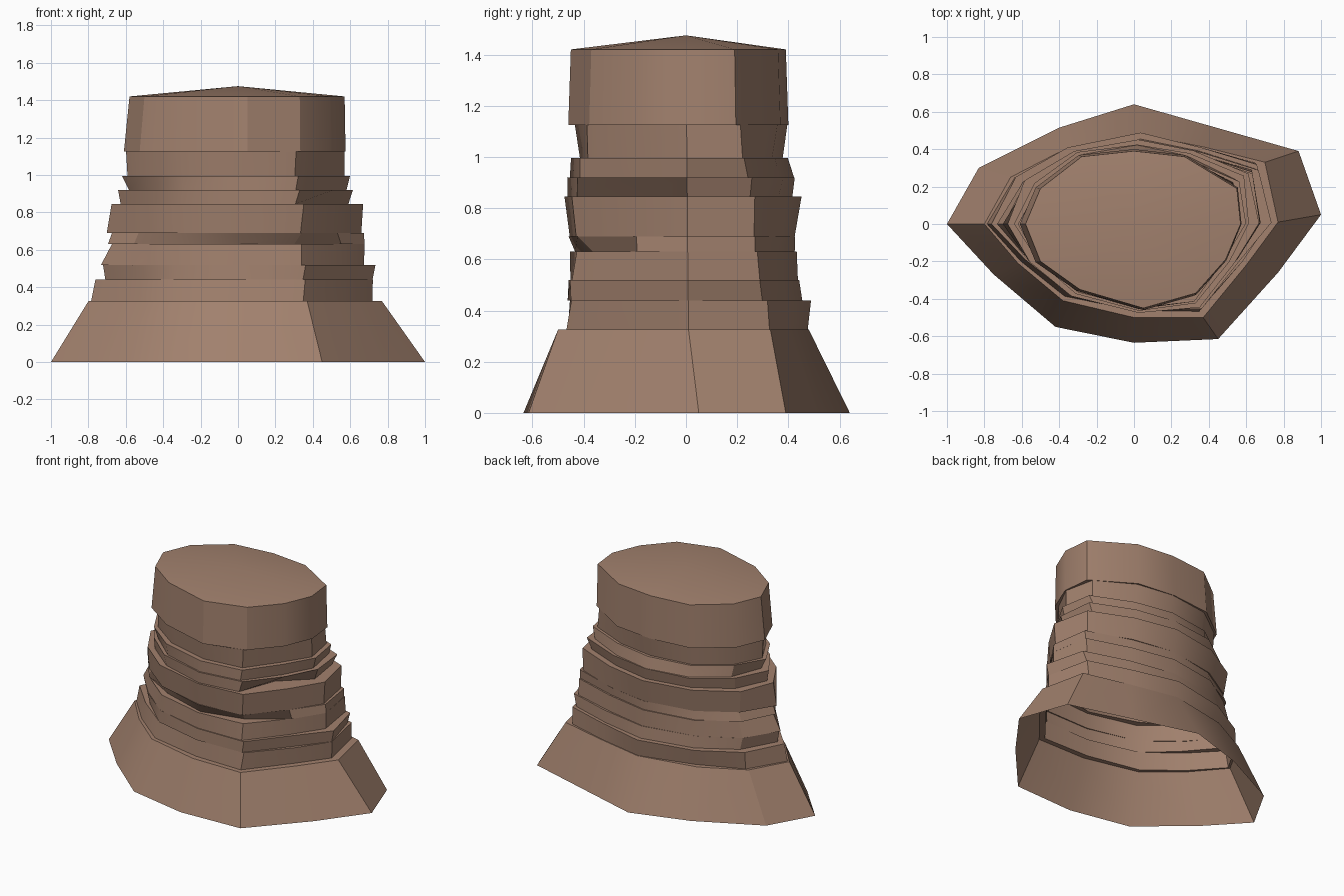
import bpy
import bmesh
import math
import random
from mathutils import Vector

random.seed(4)

default_cube = bpy.data.objects.get("Cube")
if default_cube:
    bpy.data.objects.remove(default_cube, do_unlink=True)

# Single rock colour
rock = bpy.data.materials.new("brown rock")
rock.use_nodes = True
rock_colour = (0.36, 0.22, 0.155, 1)
rock.diffuse_color = rock_colour
shader = next(n for n in rock.node_tree.nodes if n.type == 'BSDF_PRINCIPLED')
shader.inputs["Base Color"].default_value = rock_colour
shader.inputs["Roughness"].default_value = 0.9

# Twelve-sided outlines, counter-clockwise from the left side (+x)
foot = [(1, .05), (.88, .39), (.44, .515), (0, .64), (-.4, .515), (-.83, .3),
        (-1, 0), (-.75, -.27), (-.42, -.55), (0, -.635), (.45, -.615), (.77, -.26)]
waist = [(.77, .01), (.7, .33), (.38, .41), (.04, .48), (-.37, .4), (-.66, .25),
         (-.8, 0), (-.62, -.21), (-.38, -.41), (0, -.5), (.37, -.5), (.6, -.22)]
crown = [(.57, 0), (.55, .19), (.27, .36), (0, .39), (-.28, .36), (-.5, .19),
         (-.58, 0), (-.5, -.2), (-.29, -.35), (.05, -.45), (.33, -.37), (.49, -.19)]

BASE_TOP = .325
CROWN_BASE = 1.125
CROWN_TOP = 1.42
PEAK = 1.475

# Strata: bottom z, top z, then (min x, max x, min y, max y) at bottom and top
strata = [
    (BASE_TOP, .44, (-.78, .73, -.47, .485), (-.76, .735, -.455, .485)),
    (.44, .52, (-.715, .715, -.46, .455), (-.725, .73, -.465, .44)),
    (.52, .63, (-.725, .69, -.46, .44), (-.69, .685, -.455, .435)),
    (.63, .69, (-.695, .69, -.44, .425), (-.68, .68, -.455, .425)),
    (.69, .845, (-.695, .675, -.465, .43), (-.69, .67, -.48, .455)),
    (.845, .92, (-.625, .6, -.47, .42), (-.635, .625, -.465, .435)),
    (.92, .995, (-.59, .585, -.455, .42), (-.615, .6, -.46, .395)),
    (.995, CROWN_BASE, (-.59, .565, -.425, .385), (-.595, .565, -.44, .395)),
]

# Weathered bites: (stratum, corner) pulled inwards along its lower edge
bites = {(3, 10): .86, (5, 11): .84, (3, 8): .95, (0, 4): .95}


def blend(first, second, t):
    """Mix two outlines corner by corner."""
    return [Vector(a).lerp(Vector(b), t) for a, b in zip(first, second)]


def fit(outline, bounds):
    """Stretch an outline so that it reaches the given bounds."""
    low_x, high_x, low_y, high_y = bounds
    min_x, max_x = min(p[0] for p in outline), max(p[0] for p in outline)
    min_y, max_y = min(p[1] for p in outline), max(p[1] for p in outline)
    fitted = []
    for x, y in outline:
        new_x = x * (high_x / max_x if x > 0 else low_x / min_x)
        new_y = y * (high_y / max_y if y > 0 else low_y / min_y)
        fitted.append(Vector((new_x, new_y)))
    return fitted


def roughen(outline):
    """Nudge the corners slightly in and out."""
    return [p * random.uniform(.975, 1.01) for p in outline]


# Collect the rings from the ground to the crown
rings = [(foot, 0), (waist, BASE_TOP)]
for index, (bottom, top, low_bounds, high_bounds) in enumerate(strata):
    for z, bounds, lower in ((bottom, low_bounds, True), (top, high_bounds, False)):
        t = (z - BASE_TOP) / (CROWN_TOP - BASE_TOP)
        outline = roughen(fit(blend(waist, crown, t), bounds))
        if lower:
            outline = [p * bites.get((index, c), 1) for c, p in enumerate(outline)]
        rings.append((outline, z))
rings.append((fit(crown, (-.61, .575, -.46, .4)), CROWN_BASE))
rings.append((crown, CROWN_TOP))

# Skin neighbouring rings, leaving the underside open
bm = bmesh.new()
loops = [[bm.verts.new((p[0], p[1], z)) for p in outline] for outline, z in rings]
for lower, upper in zip(loops, loops[1:]):
    for i in range(len(lower)):
        j = (i + 1) % len(lower)
        bm.faces.new((lower[i], lower[j], upper[j], upper[i]))

# Shallow pointed cap
peak = bm.verts.new((0, 0, PEAK))
crown_loop = loops[-1]
for i, corner in enumerate(crown_loop):
    bm.faces.new((corner, crown_loop[(i + 1) % len(crown_loop)], peak))

mesh = bpy.data.meshes.new("rock_pillar")
bm.to_mesh(mesh)
bm.free()
mesh.materials.append(rock)
pillar = bpy.data.objects.new("rock_pillar", mesh)
bpy.context.collection.objects.link(pillar)

# Smooth the gentle faces and keep the ledges crisp
bpy.ops.object.select_all(action='DESELECT')
pillar.select_set(True)
bpy.context.view_layer.objects.active = pillar
bpy.ops.object.shade_smooth_by_angle(angle=math.radians(30))
